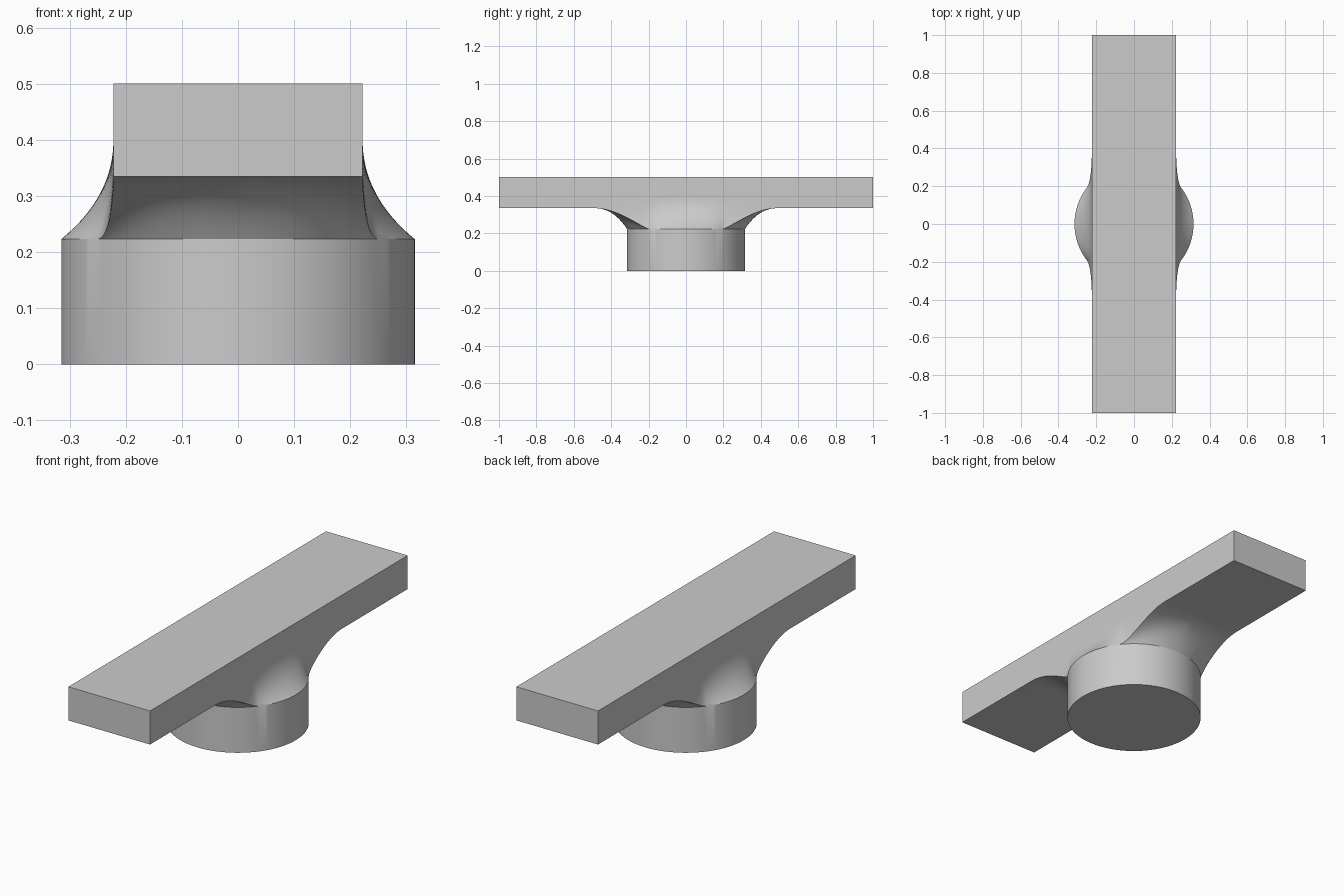
import bpy, bmesh
from math import sin, cos, pi, atan2
from mathutils import Vector

if "Cube" in bpy.data.objects:
    bpy.data.objects.remove(bpy.data.objects["Cube"])

# Main dimensions
RADIUS, RIM, HALF_W, HALF_L = 0.315, 0.223, 0.222, 1.0
UNDER, TOP, FLARE_Y, BLEND_Z = 0.335, 0.5, 0.49, 0.4
CORNER = atan2(0.19, 0.25)
STEPS = 16


def rim(angle, z=RIM):
    return Vector((RADIUS * cos(angle), RADIUS * sin(angle), z))


def bezier(points, t):
    points = list(points)
    while len(points) > 1:
        points = [a.lerp(b, t) for a, b in zip(points, points[1:])]
    return points[0]


def flare_curve(s):
    """Curve from the round rim to the plate underside; s = 1 is the corner edge."""
    start = rim(pi / 2 + (CORNER - pi / 2) * s)
    lift = Vector((0, 0.05, 0.075)).lerp(Vector((-0.028, 0.037, 0)), s * s)
    near = Vector((HALF_W * s, 0.42 - 0.06 * s, UNDER))
    end = Vector((HALF_W * s, FLARE_Y, UNDER))
    return [bezier([start, start + lift, near, end], i / STEPS) for i in range(STEPS + 1)]


def side_curve(p):
    """Curve from a lower boundary point up into the flat plate side."""
    mid = Vector((HALF_W, p.y, p.z + (BLEND_Z - p.z) * 0.43))
    top = Vector((HALF_W, p.y, BLEND_Z))
    return [bezier([p, mid, top], i / STEPS) for i in range(STEPS + 1)]


def grid(rows):
    return [(a[i], a[i + 1], b[i + 1], b[i])
            for a, b in zip(rows, rows[1:]) for i in range(len(a) - 1)]


# One quarter of the body
flare = [flare_curve(i / STEPS) for i in range(STEPS + 1)]
arc = [rim(CORNER * i / STEPS) for i in range(STEPS)]
sides = [side_curve(p) for p in arc + flare[-1]]
ys = [row[-1].y for row in sides] + [HALF_L]
faces = grid(flare) + grid(sides)

# Plate: upper sides, top, underside and end
faces += grid([[Vector((HALF_W, y, BLEND_Z)), Vector((HALF_W, y, TOP)), Vector((0, y, TOP))]
               for y in ys])
faces += grid([sides[-1], [Vector((HALF_W, HALF_L, p.z)) for p in sides[-1]]])
faces += grid([[row[-1], Vector((row[-1].x, HALF_L, UNDER))] for row in flare])
end_x = [row[-1].x for row in flare]
faces.append([Vector((x, HALF_L, UNDER)) for x in end_x]
             + [Vector((HALF_W, HALF_L, p.z)) for p in sides[-1][1:]]
             + [Vector((HALF_W, HALF_L, TOP)), Vector((0, HALF_L, TOP))])

# Round boss wall and bottom
ring = arc + [row[0] for row in reversed(flare)]
faces += grid([[Vector((p.x, p.y, 0)), p] for p in ring])
faces.append([Vector((0, 0, 0))] + [Vector((p.x, p.y, 0)) for p in ring])

# Mirror the quarter both ways and weld
bm = bmesh.new()
for sx in (1, -1):
    for sy in (1, -1):
        for face in faces:
            bm.faces.new([bm.verts.new((p.x * sx, p.y * sy, p.z)) for p in face])
bmesh.ops.remove_doubles(bm, verts=bm.verts, dist=0.0001)
bmesh.ops.recalc_face_normals(bm, faces=bm.faces)
mesh = bpy.data.meshes.new("plate_with_round_boss")
bm.to_mesh(mesh)
bm.free()

grey = bpy.data.materials.new("plain grey")
grey.use_nodes = True
colour = (0.6, 0.6, 0.6, 1)
grey.diffuse_color = colour
grey.node_tree.nodes["Principled BSDF"].inputs["Base Color"].default_value = colour
mesh.materials.append(grey)

body = bpy.data.objects.new("plate_with_round_boss", mesh)
bpy.context.collection.objects.link(body)
bpy.context.view_layer.objects.active = body
body.select_set(True)
bpy.ops.object.shade_smooth_by_angle(angle=pi / 7)
